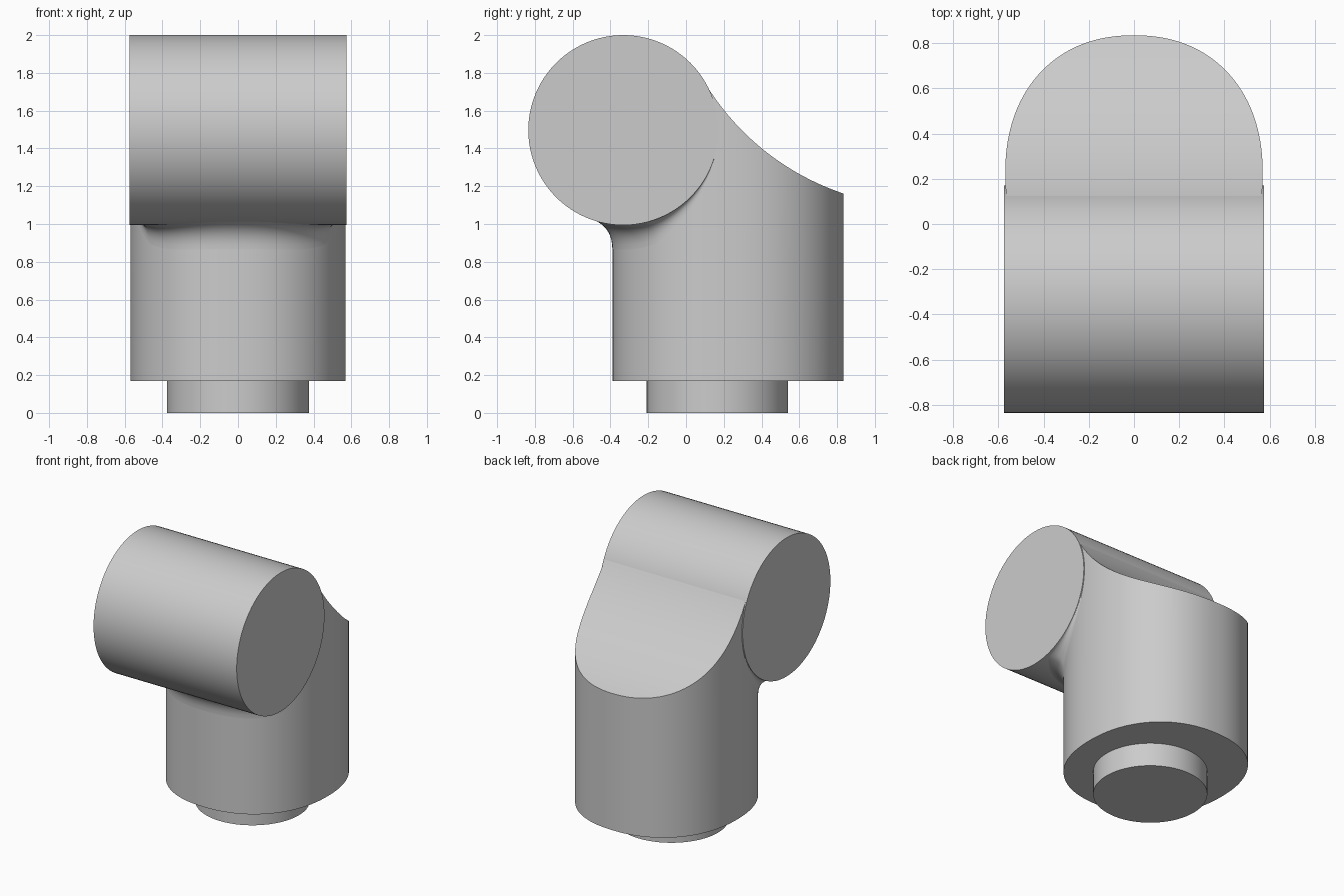
import bpy, bmesh
from math import sin, cos, pi, sqrt, radians, copysign
from mathutils import Vector

if "Cube" in bpy.data.objects:
    bpy.data.objects.remove(bpy.data.objects["Cube"])

grey = bpy.data.materials.new("plain_grey")
grey.use_nodes = True
GREY = (0.6, 0.6, 0.6, 1)
grey.diffuse_color = GREY
grey.node_tree.nodes["Principled BSDF"].inputs["Base Color"].default_value = GREY

DRUM_Y, DRUM_Z, DRUM_R, DRUM_HALF = -0.332, 1.497, 0.503, 0.574
BODY_Y, BODY_RX, BODY_RY, BASE_Z = 0.222, 0.569, 0.612, 0.17
ROWS = 96


def finish(obj):
    obj.data.materials.clear()
    obj.data.materials.append(grey)
    bpy.ops.object.select_all(action='DESELECT')
    obj.select_set(True)
    bpy.context.view_layer.objects.active = obj
    bpy.ops.object.shade_smooth_by_angle(angle=radians(35))


def mesh_object(name, bm):
    bmesh.ops.remove_doubles(bm, verts=bm.verts, dist=1e-5)
    bmesh.ops.recalc_face_normals(bm, faces=bm.faces)
    mesh = bpy.data.meshes.new(name)
    bm.to_mesh(mesh)
    bm.free()
    obj = bpy.data.objects.new(name, mesh)
    bpy.context.collection.objects.link(obj)
    finish(obj)


def cylinder(name, radius, depth, location, rotation=(0, 0, 0)):
    bpy.ops.mesh.primitive_cylinder_add(vertices=96, radius=radius, depth=depth,
                                        location=location, rotation=rotation)
    bpy.context.object.name = name
    finish(bpy.context.object)


def outline(t):
    """Slightly squared oval of the body, t from front (-90) to back (90)."""
    power = 2 / 2.2
    c, s = max(cos(t), 0) ** power, copysign(abs(sin(t)) ** power, sin(t))
    return BODY_RX * c, BODY_Y + BODY_RY * s


def saddle_height(y):
    """Concave arc running from the drum down to the back rim."""
    if y < 0.1:
        return 1.75
    return 2.455 - sqrt(1.364 ** 2 - (y - 1.266) ** 2)


def drum_underside(y):
    return DRUM_Z - sqrt(max(DRUM_R ** 2 - (y - DRUM_Y) ** 2, 0))


# Horizontal drum and bottom peg
cylinder("drum", DRUM_R, 2 * DRUM_HALF, (0, DRUM_Y, DRUM_Z), (0, pi / 2, 0))
cylinder("bottom_peg", 0.375, 0.18, (0, 0.166, 0.09))

# Upright body with a scooped top
bm = bmesh.new()
rows = []
for i in range(ROWS + 1):
    x, y = outline(-pi / 2 + pi * i / ROWS)
    rows.append([bm.verts.new(p) for p in (
        (-x, y, BASE_Z), (x, y, BASE_Z),
        (x, y, saddle_height(y)), (-x, y, saddle_height(y)))])
for a, b in zip(rows, rows[1:]):
    for k in range(4):
        n = (k + 1) % 4
        bm.faces.new((a[k], a[n], b[n], b[k]))
mesh_object("upright_body", bm)

# Concave fillet between the front of the body and the drum
bm = bmesh.new()
REACH, STEPS = 0.13, 10
strips = []
for i in range(-ROWS, ROWS + 1):
    t = -pi / 2 + pi * abs(i) / ROWS
    x, y = outline(t)
    if y > 0.165:
        continue
    side = -1 if i < 0 else 1
    normal = Vector((cos(t) / BODY_RX, sin(t) / BODY_RY)).normalized()
    reach = min(REACH, max(DRUM_HALF - 0.001 - x, 0) / max(normal.x, 0.01))
    drop = 0.4 * REACH * (1 - max(y, 0) / 0.18) + 0.6 * reach
    ex, ey = x + normal.x * reach, y + normal.y * reach
    corner = drum_underside(y)
    low = Vector((x, y, corner - drop))
    mid = Vector((x, y, corner))
    end = Vector((ex, ey, drum_underside(ey) + 0.002))
    strip = []
    for k in range(STEPS + 1):
        u = k / STEPS
        p = low * (1 - u) ** 2 + mid * 2 * u * (1 - u) + end * u * u
        strip.append(bm.verts.new((p.x * side, p.y, p.z)))
    strips.append(strip)
for a, b in zip(strips, strips[1:]):
    for k in range(STEPS):
        bm.faces.new((a[k], b[k], b[k + 1], a[k + 1]))
mesh_object("neck_fillet", bm)
